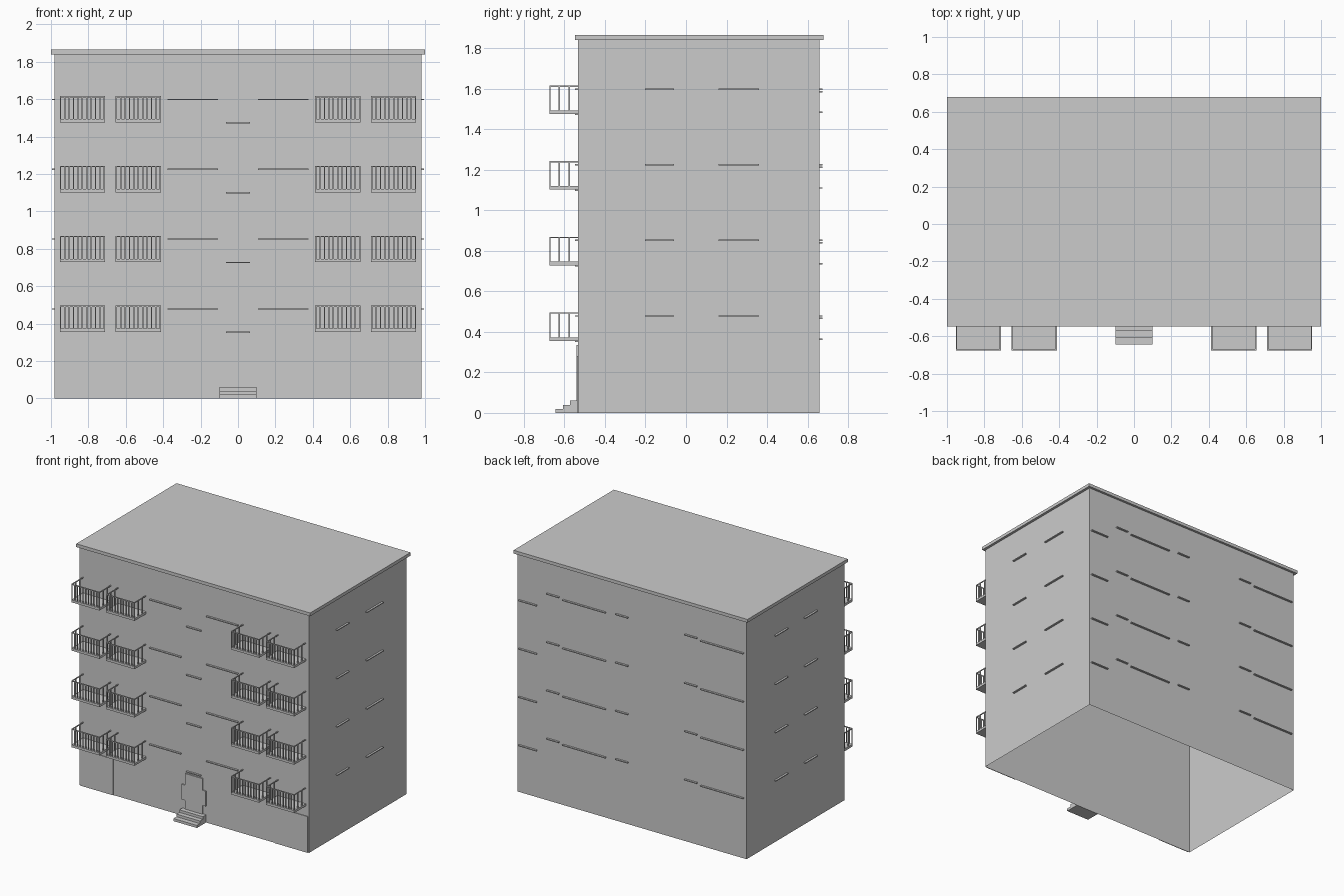
import bpy, bmesh

if "Cube" in bpy.data.objects:
    bpy.data.objects.remove(bpy.data.objects["Cube"])

FLOORS = [i * 0.3733 for i in range(4)]   # height offsets of the upper storeys
FRONT, BACK, SIDE = -0.533, 0.66, 0.98    # wall planes


def part(name, boxes, open_bottom=False):
    """One object made of boxes given as (x0, x1, y0, y1, z0, z1)."""
    bm = bmesh.new()
    for x0, x1, y0, y1, z0, z1 in boxes:
        verts = bmesh.ops.create_cube(bm, size=1)["verts"]
        for v in verts:
            v.co.x = x1 if v.co.x > 0 else x0
            v.co.y = y1 if v.co.y > 0 else y0
            v.co.z = z1 if v.co.z > 0 else z0
    if open_bottom:
        bm.normal_update()
        down = [f for f in bm.faces if abs(f.normal.z) > 0.9]
        bmesh.ops.delete(bm, geom=down, context="FACES_ONLY")
    mesh = bpy.data.meshes.new(name)
    bm.to_mesh(mesh)
    bm.free()
    ob = bpy.data.objects.new(name, mesh)
    bpy.context.collection.objects.link(ob)
    return ob


def mirror_x(boxes):
    return boxes + [(-b[1], -b[0]) + tuple(b[2:]) for b in boxes]


# Hollow wall shell (open underneath) and roof slab
part("walls", [(-SIDE, SIDE, FRONT, BACK, 0, 1.84)], open_bottom=True)
part("roof", [(-1, 1, -0.547, 0.678, 1.84, 1.865)])

# Window sills
T, OUT = 0.007, 0.015
front, back, sides = [], [], []
for dz in FLOORS:
    z = 0.475 + dz
    front += mirror_x([(0.108, 0.377, FRONT - OUT, FRONT, z, z + T)])
    front.append((-0.063, 0.063, FRONT - OUT, FRONT, 0.35 + dz, 0.357 + dz))
    for x0, x1, h in [(0.81, 0.965, 0.36), (0.62, 0.725, 0.475), (0.22, 0.588, 0.463),
                      (0.03, 0.135, 0.475), (-0.56, -0.455, 0.475), (-0.957, -0.593, 0.463)]:
        back.append((x0, x1, BACK, BACK + OUT, h + dz, h + dz + T))
    for y0, y1 in [(-0.203, -0.06), (0.16, 0.36)]:
        sides.append((SIDE, SIDE + OUT, y0, y1, z, z + T))
    for y0, y1 in [(-0.19, -0.04), (0.17, 0.32)]:
        sides.append((-SIDE - OUT, -SIDE, y0, y1, z, z + T))
part("front_sills", front)
part("back_sills", back)
part("side_sills", sides)

# Balconies: floor slabs, handrails and bars
slabs, rails, bars = [], [], []
W, Y = 0.007, -0.675
for dz in FLOORS:
    zs, zr = 0.373 + dz, 0.49 + dz
    for x0, x1 in [(0.412, 0.654), (0.711, 0.953)]:
        slabs.append((x0, x1, Y, FRONT, zs - 0.018, zs))
        rails += [(x0, x1, Y, Y + W, zr, zr + 0.006),
                  (x0, x0 + W, Y + W, FRONT, zr, zr + 0.006),
                  (x1 - W, x1, Y + W, FRONT, zr, zr + 0.006)]
        for i in range(11):
            x = x0 + (x1 - x0 - W) * i / 10
            bars.append((x, x + W, Y, Y + W, zs, zr))
        for y in (-0.63, -0.58):
            for x in (x0, x1 - W):
                bars.append((x, x + W, y, y + W, zs, zr))
part("balcony_slabs", mirror_x(slabs))
part("balcony_handrails", mirror_x(rails))
part("balcony_bars", mirror_x(bars))

# Entrance: door surround with wider middle block, and three steps
part("door_surround", [(-0.074, 0.074, FRONT - 0.008, FRONT, 0.06, 0.335),
                       (-0.106, 0.103, FRONT - 0.008, FRONT, 0.127, 0.245)])
part("entrance_steps", [(-0.1, 0.1, -0.645, FRONT, 0, 0.02),
                        (-0.1, 0.1, -0.608, FRONT, 0.02, 0.04),
                        (-0.1, 0.1, -0.573, FRONT, 0.04, 0.06)])

# Thin ground floor panels at both front corners
part("ground_panels", mirror_x([(0.69, 0.97, FRONT - 0.005, FRONT, 0, 0.28)]))
